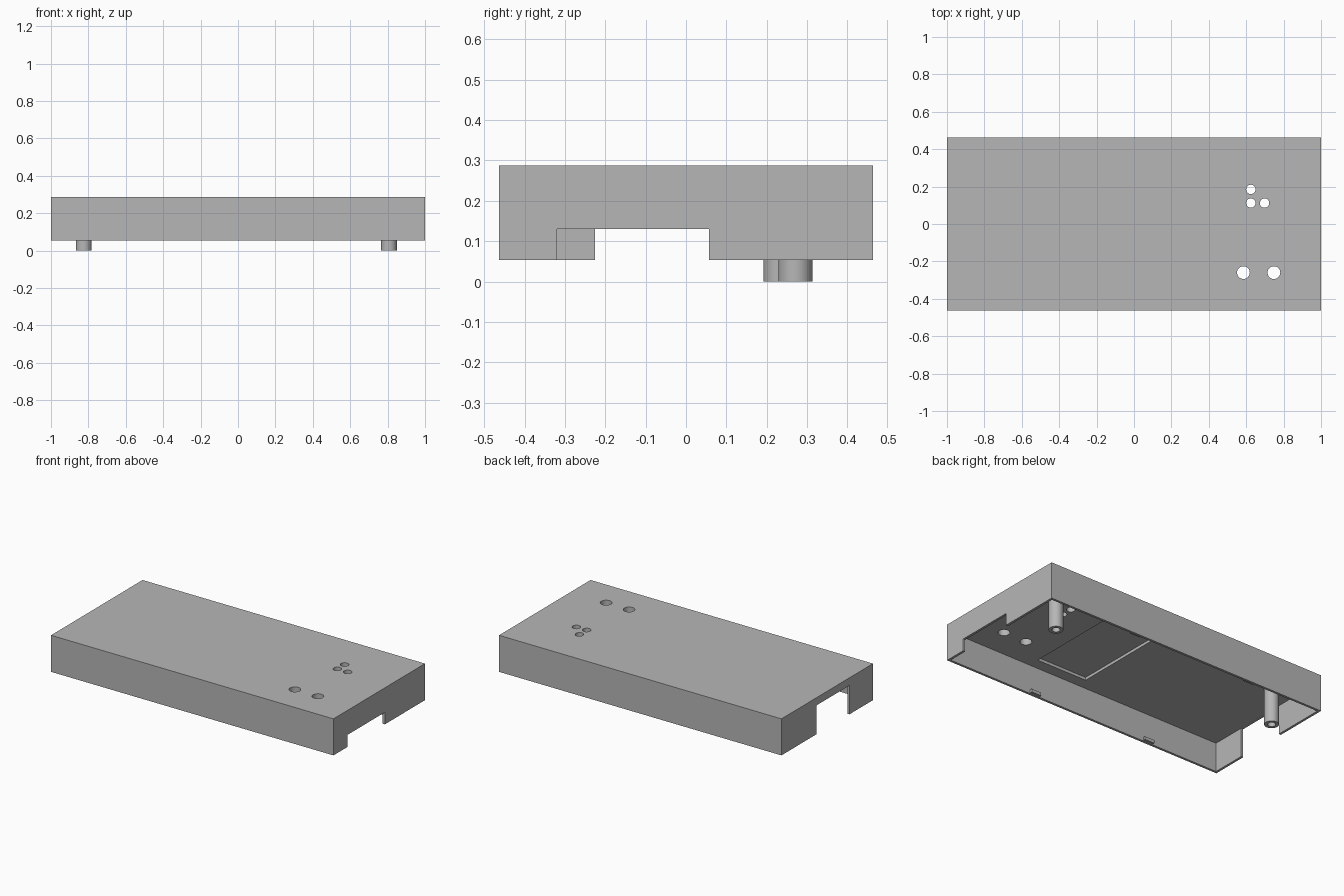
import bpy
from mathutils import Vector

cube = bpy.data.objects.get("Cube")
if cube:
    bpy.data.objects.remove(cube, do_unlink=True)

grey = bpy.data.materials.new("plain_grey")
grey.use_nodes = True
colour = (0.47, 0.47, 0.47, 1)
grey.diffuse_color = colour
grey.node_tree.nodes["Principled BSDF"].inputs["Base Color"].default_value = colour

TOP, CEILING, RIM = 0.287, 0.238, 0.053
HALF_Y, WALL = 0.463, 0.015


def box(name, low, high):
    low, high = Vector(low), Vector(high)
    bpy.ops.mesh.primitive_cube_add(size=1, location=(low + high) / 2)
    ob = bpy.context.object
    ob.name = name
    ob.scale = high - low
    bpy.ops.object.transform_apply(location=False, rotation=False, scale=True)
    ob.data.materials.append(grey)
    return ob


def cylinder(name, x, y, radius, z0, z1):
    bpy.ops.mesh.primitive_cylinder_add(vertices=40, radius=radius, depth=z1 - z0,
                                        location=(x, y, (z0 + z1) / 2))
    ob = bpy.context.object
    ob.name = name
    ob.data.materials.append(grey)
    return ob


def cut(target, cutter):
    mod = target.modifiers.new("cut", 'BOOLEAN')
    mod.operation, mod.solver, mod.object = 'DIFFERENCE', 'EXACT', cutter
    bpy.ops.object.select_all(action='DESELECT')
    bpy.context.view_layer.objects.active = target
    target.select_set(True)
    bpy.ops.object.modifier_apply(modifier=mod.name)
    bpy.data.objects.remove(cutter, do_unlink=True)


def smooth(ob):
    bpy.ops.object.select_all(action='DESELECT')
    bpy.context.view_layer.objects.active = ob
    ob.select_set(True)
    bpy.ops.object.shade_smooth_by_angle()


# Open-bottomed cover
cover = box("cover", (-1, -HALF_Y, RIM), (1, HALF_Y, TOP))
inner_x, inner_y = 1 - WALL, HALF_Y - WALL
cut(cover, box("cavity", (-inner_x, -inner_y, 0), (inner_x, inner_y, CEILING)))

# Shallow pocket in the ceiling
cut(cover, box("pocket", (0.045, -0.375, 0.2), (0.4, 0.375, CEILING + 0.018)))

# End wall openings: low on the left, full height on the right
cut(cover, box("left_opening", (0.95, -0.32, 0), (1.1, 0.057, 0.13)))
cut(cover, box("right_opening", (-1.1, -0.225, 0), (-0.95, 0.108, CEILING - 0.0005)))

# Round holes through the top
for x, y, r in [(0.585, -0.26, 0.034), (0.748, -0.26, 0.034),
                (0.625, 0.185, 0.025), (0.625, 0.112, 0.025), (0.698, 0.112, 0.025)]:
    cut(cover, cylinder("hole", x, y, r, 0.2, 0.35))
smooth(cover)

# Hollow mounting posts
for side, x, y in [("left", 0.807, 0.271), ("right", -0.825, 0.234)]:
    post = cylinder(side + "_post", x, y, 0.042, 0, CEILING + 0.005)
    cut(post, cylinder("bore", x, y, 0.023, -0.1, CEILING - 0.03))
    smooth(post)

# Small catches just inside the long walls
for name, sign in [("front", -1), ("back", 1)]:
    for i, x in enumerate((0.36, -0.48)):
        y0, y1 = sorted((sign * (inner_y + 0.005), sign * (inner_y - 0.014)))
        box(f"{name}_catch_{i + 1}", (x - 0.035, y0, 0.058), (x + 0.035, y1, 0.078))
